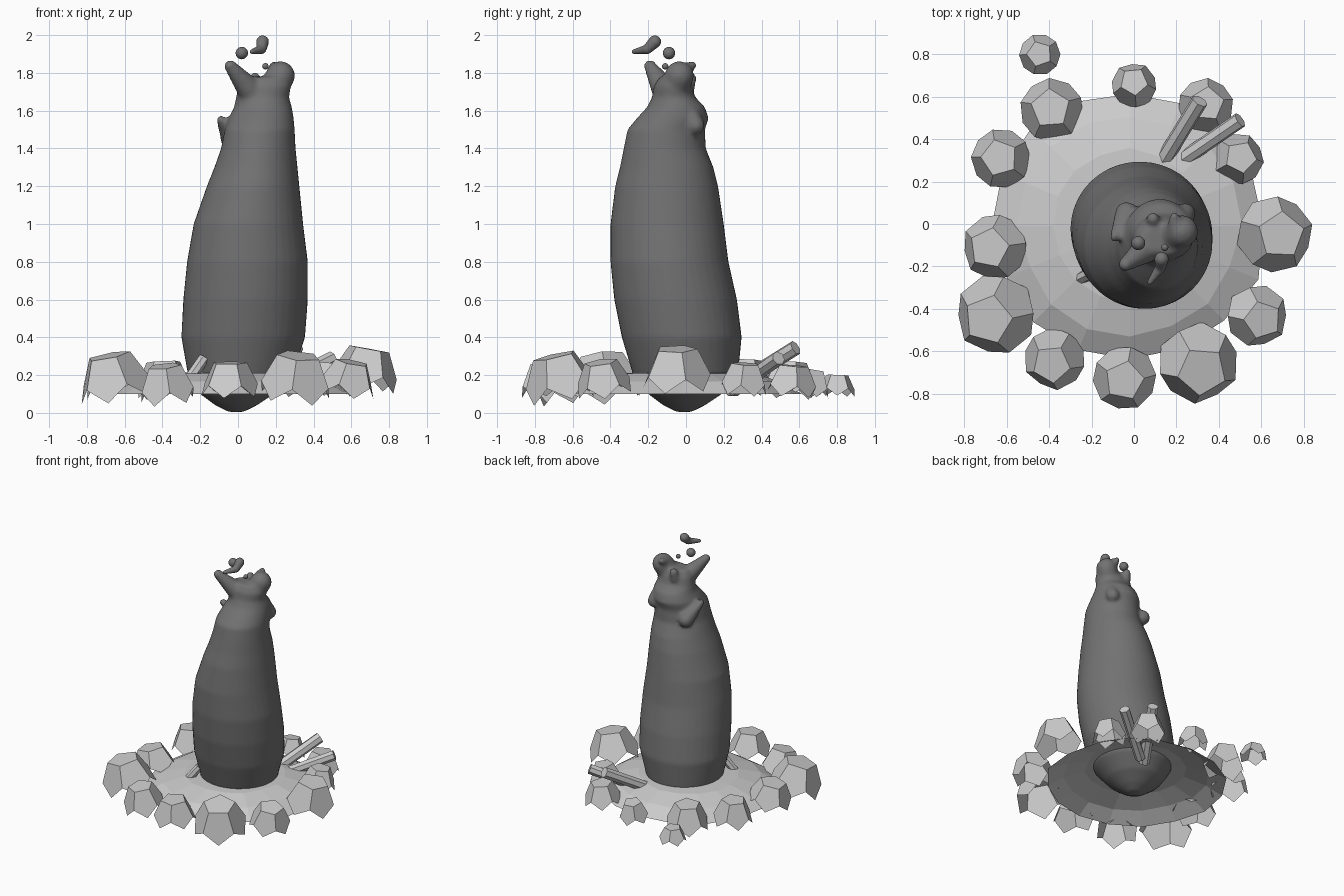
import bpy, bmesh, math, random
from mathutils import Vector, Matrix, Euler

if "Cube" in bpy.data.objects:
    bpy.data.objects.remove(bpy.data.objects["Cube"])

random.seed(4)


def material(name, v):
    m = bpy.data.materials.new(name)
    m.diffuse_color = (v, v, v, 1)
    m.use_nodes = True
    m.node_tree.nodes["Principled BSDF"].inputs["Base Color"].default_value = m.diffuse_color
    return m


SMOKE = material("dark grey smoke", 0.17)
STONE = material("light grey stone", 0.6)


def add_object(name, bm, mat, smooth=False):
    bmesh.ops.recalc_face_normals(bm, faces=bm.faces)
    me = bpy.data.meshes.new(name)
    bm.to_mesh(me)
    bm.free()
    me.materials.append(mat)
    for p in me.polygons:
        p.use_smooth = smooth
    ob = bpy.data.objects.new(name, me)
    bpy.context.collection.objects.link(ob)
    return ob


def blob(bm, a, b, ra, rb, n=7):
    """Tapered rounded strand from a to b, as overlapping spheres."""
    a, b = Vector(a), Vector(b)
    for i in range(n):
        t = i / (n - 1)
        bmesh.ops.create_icosphere(bm, subdivisions=3, radius=ra + (rb - ra) * t,
                                   matrix=Matrix.Translation(a.lerp(b, t)))


def fuse(ob, voxel, iterations):
    r = ob.modifiers.new("fuse", 'REMESH')
    r.mode = 'VOXEL'
    r.voxel_size = voxel
    r.use_smooth_shade = True
    s = ob.modifiers.new("soften", 'SMOOTH')
    s.factor = 0.5
    s.iterations = iterations


# Smoke column: rings of z, x min, x max, y min, y max
RINGS = [
    (0.005, -0.05, 0.03, -0.05, 0.03), (0.04, -0.12, 0.10, -0.12, 0.10),
    (0.10, -0.20, 0.19, -0.20, 0.19), (0.20, -0.265, 0.29, -0.28, 0.275),
    (0.40, -0.30, 0.355, -0.34, 0.295), (0.60, -0.29, 0.37, -0.38, 0.27),
    (0.80, -0.27, 0.37, -0.40, 0.225), (1.00, -0.235, 0.345, -0.40, 0.20),
    (1.20, -0.165, 0.325, -0.375, 0.17), (1.30, -0.125, 0.315, -0.35, 0.145),
    (1.40, -0.09, 0.305, -0.33, 0.105), (1.50, -0.07, 0.30, -0.31, 0.10),
    (1.56, -0.05, 0.295, -0.26, 0.12), (1.62, -0.02, 0.285, -0.205, 0.10),
    (1.67, -0.01, 0.27, -0.18, 0.05), (1.73, 0.0, 0.28, -0.17, 0.03),
    (1.78, 0.03, 0.27, -0.14, 0.0),
]
N = 40
bm = bmesh.new()
loops = []
for z, x0, x1, y0, y1 in RINGS:
    loops.append([bm.verts.new(((x0 + x1) / 2 + (x1 - x0) / 2 * math.cos(math.tau * k / N),
                                (y0 + y1) / 2 + (y1 - y0) / 2 * math.sin(math.tau * k / N), z))
                  for k in range(N)])
for lo, hi in zip(loops, loops[1:]):
    for k in range(N):
        bm.faces.new((lo[k], lo[(k + 1) % N], hi[(k + 1) % N], hi[k]))
bm.faces.new(loops[0][::-1])
bm.faces.new(loops[-1])
# Crown horns, side curl and small nubs fused into the column
blob(bm, (0.07, -0.11, 1.70), (-0.04, -0.19, 1.835), 0.07, 0.034)
blob(bm, (0.19, -0.06, 1.72), (0.225, -0.035, 1.785), 0.08, 0.077)
blob(bm, (0.20, -0.02, 1.81), (0.19, 0.035, 1.84), 0.045, 0.022)
blob(bm, (0.09, 0.01, 1.72), (0.09, 0.025, 1.775), 0.038, 0.03)
blob(bm, (-0.035, 0.05, 1.44), (-0.09, -0.06, 1.55), 0.055, 0.025)
blob(bm, (-0.14, -0.19, 1.0), (-0.165, -0.195, 1.005), 0.03, 0.022)
blob(bm, (0.23, 0.03, 1.56), (0.24, 0.05, 1.52), 0.05, 0.05)
fuse(add_object("smoke_column", bm, SMOKE, True), 0.013, 5)

# Loose wisps above the column
bm = bmesh.new()
blob(bm, (0.13, -0.165, 1.965), (0.125, -0.205, 1.925), 0.034, 0.026, 9)
blob(bm, (0.125, -0.205, 1.925), (0.075, -0.275, 1.912), 0.026, 0.014, 9)
fuse(add_object("smoke_wisp", bm, SMOKE, True), 0.007, 3)
for i, (p, r) in enumerate([((0.02, -0.09, 1.905), 0.033), ((0.145, -0.11, 1.835), 0.017)]):
    bm = bmesh.new()
    bmesh.ops.create_icosphere(bm, subdivisions=3, radius=r, matrix=Matrix.Translation(p))
    add_object(f"smoke_puff_{i}", bm, SMOKE, True)

# Ash bed: shallow open dome with an uneven rim
bm = bmesh.new()
S = 16
prev = None
for radius, z in ((0.64, 0.10), (0.52, 0.165), (0.36, 0.208), (0.15, 0.22)):
    ring = []
    for k in range(S):
        a = math.tau * k / S
        r = radius * (1 + random.uniform(-0.03, 0.03))
        ring.append(bm.verts.new((r * math.cos(a) - 0.02, r * math.sin(a) - 0.01, z)))
    if prev:
        for k in range(S):
            bm.faces.new((prev[k], prev[(k + 1) % S], ring[(k + 1) % S], ring[k]))
    prev = ring
bm.faces.new(prev)
add_object("ash_bed", bm, STONE)


def stone(name, x, y, r, z0, z1, turn, tilt):
    """Upper part of a dodecahedron, open underneath, tilted outwards."""
    bm = bmesh.new()

    def ring(rad, z, off):
        return [bm.verts.new((rad * math.cos(math.tau * k / 5 + off),
                              rad * math.sin(math.tau * k / 5 + off), z)) for k in range(5)]
    h = z1 - z0
    top = ring(0.607 * r, h, 0)
    mid = ring(0.97 * r, h * 0.36, 0)
    low = ring(0.97 * r, 0, math.pi / 5)
    bm.faces.new(top)
    for k in range(5):
        j = (k + 1) % 5
        bm.faces.new((top[j], top[k], mid[k], low[k], mid[j]))
    ob = add_object(name, bm, STONE)
    out = Vector((x, y, 0)).normalized()
    rot = Matrix.Rotation(tilt, 4, Vector((-out.y, out.x, 0))) @ Matrix.Rotation(turn, 4, 'Z')
    c = Vector((0, 0, h / 2))
    ob.data.transform(Matrix.Translation(Vector((x, y, z0)) + c) @ rot @ Matrix.Translation(-c))


# Ring of stones: x, y, radius, bottom, top
STONES = [
    (-0.445, 0.80, 0.10, 0.09, 0.20), (-0.39, 0.54, 0.155, 0.08, 0.27),
    (0.00, 0.66, 0.11, 0.09, 0.23), (0.34, 0.56, 0.135, 0.09, 0.25),
    (0.495, 0.31, 0.125, 0.10, 0.26), (0.675, -0.05, 0.185, 0.13, 0.34),
    (0.59, -0.44, 0.15, 0.10, 0.27), (0.31, -0.67, 0.195, 0.08, 0.305),
    (-0.045, -0.73, 0.155, 0.09, 0.265), (-0.38, -0.645, 0.15, 0.06, 0.25),
    (-0.665, -0.435, 0.195, 0.08, 0.305), (-0.665, -0.11, 0.16, 0.10, 0.27),
    (-0.63, 0.31, 0.145, 0.10, 0.28),
]
for i, s in enumerate(STONES):
    stone(f"stone_{i}", *s, random.uniform(0, math.tau), random.uniform(0.02, 0.25))


def log(name, a, b, r):
    a, b = Vector(a), Vector(b)
    bm = bmesh.new()
    bmesh.ops.create_cone(bm, cap_ends=True, segments=7, radius1=r, radius2=r, depth=(b - a).length,
                          matrix=Matrix.Translation((a + b) / 2) @
                          (b - a).to_track_quat('Z', 'Y').to_matrix().to_4x4())
    add_object(name, bm, STONE)


# Logs poking out of the ash
log("log_left", (0.09, 0.22, 0.12), (0.31, 0.58, 0.345), 0.04)
log("log_right", (0.15, 0.25, 0.12), (0.50, 0.49, 0.29), 0.038)
log("log_front", (-0.25, -0.255, 0.19), (-0.18, -0.22, 0.29), 0.03)
